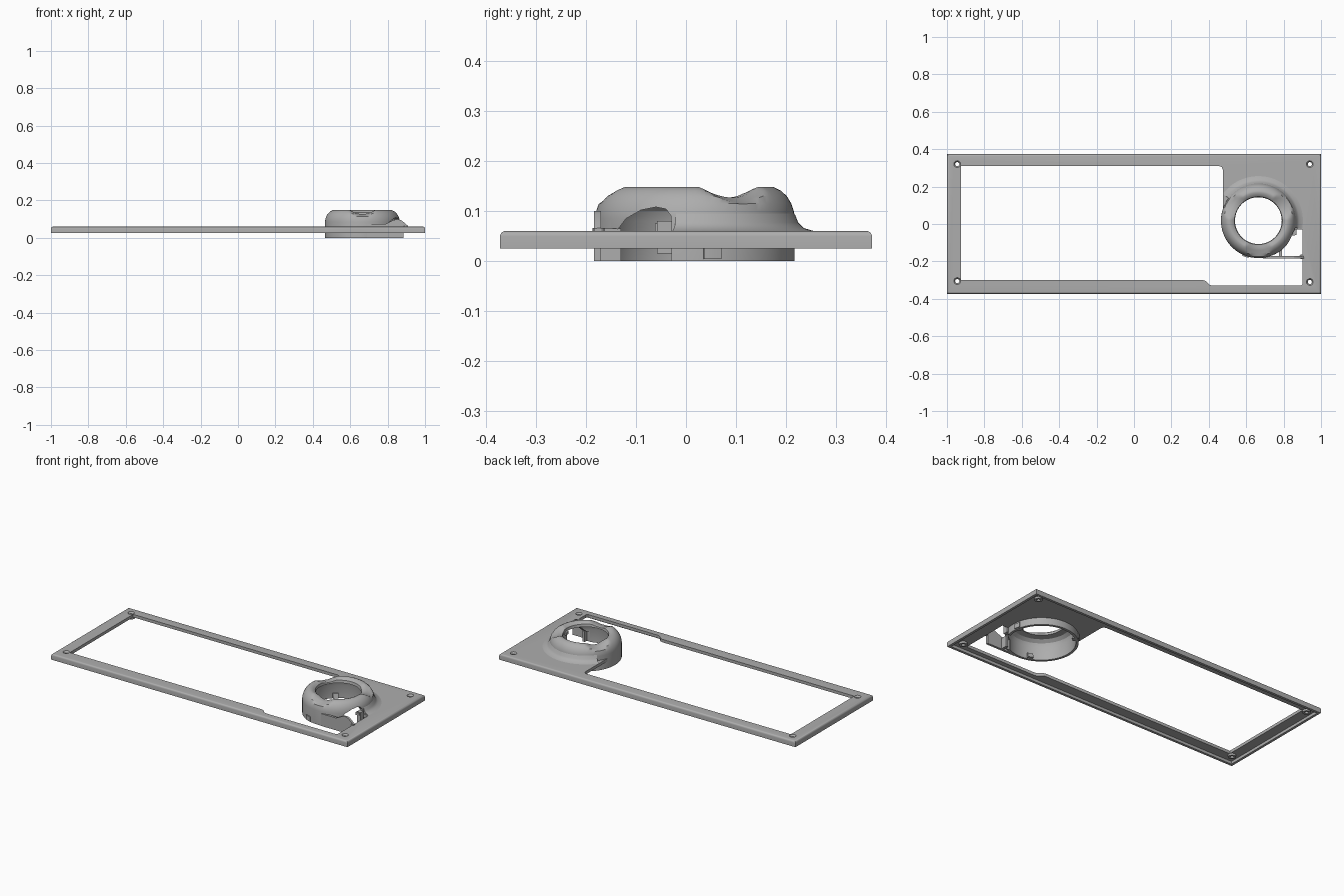
import bpy, bmesh, math
from mathutils import Vector

cube = bpy.data.objects.get("Cube")
if cube:
    bpy.data.objects.remove(cube, do_unlink=True)

grey = bpy.data.materials.new("light grey plastic")
grey.use_nodes = True
colour = (0.42, 0.42, 0.42, 1)
grey.diffuse_color = colour
grey.node_tree.nodes["Principled BSDF"].inputs["Base Color"].default_value = colour

CENTRE = Vector((0.665, 0.018, 0))
SCALLOPS = [math.radians(a) for a in (-90, 30, 150)]


def finish(name, bm):
    bmesh.ops.recalc_face_normals(bm, faces=bm.faces)
    mesh = bpy.data.meshes.new(name)
    bm.to_mesh(mesh)
    bm.free()
    mesh.materials.append(grey)
    ob = bpy.data.objects.new(name, mesh)
    bpy.context.collection.objects.link(ob)
    return ob


def prism(name, points, direction):
    """Extrude a flat outline of 3D points."""
    bm = bmesh.new()
    face = bm.faces.new([bm.verts.new(p) for p in points])
    ext = bmesh.ops.extrude_face_region(bm, geom=[face])
    moved = [v for v in ext["geom"] if isinstance(v, bmesh.types.BMVert)]
    bmesh.ops.translate(bm, verts=moved, vec=direction)
    return finish(name, bm)


def box(name, low, high):
    (a, b, c), (d, e, f) = low, high
    return prism(name, [(a, b, c), (d, b, c), (d, e, c), (a, e, c)], (0, 0, f - c))


def revolve(name, profile, centre, start=0, end=360, steps=96, shape=None):
    """Sweep a closed (radius, height) profile around a vertical axis."""
    bm = bmesh.new()
    full = end - start == 360
    rings = []
    for i in range(steps if full else steps + 1):
        a = math.radians(start + (end - start) * i / steps)
        ring = []
        for r, z in profile:
            z = shape(r, z, a) if shape else z
            ring.append(bm.verts.new((centre[0] + r * math.cos(a), centre[1] + r * math.sin(a), z)))
        rings.append(ring)
    n = len(profile)
    for i in range(steps):
        p, q = rings[i], rings[(i + 1) % len(rings)]
        for j in range(n):
            k = (j + 1) % n
            bm.faces.new((p[j], q[j], q[k], p[k]))
    if not full:
        bm.faces.new(rings[0])
        bm.faces.new(rings[-1])
    return finish(name, bm)


def cylinder(name, centre, low_r, high_r, low, high, segments=32):
    bm = bmesh.new()
    bmesh.ops.create_cone(bm, cap_ends=True, segments=segments, radius1=low_r,
                          radius2=high_r, depth=high - low)
    bmesh.ops.translate(bm, verts=bm.verts, vec=(centre[0], centre[1], (low + high) / 2))
    return finish(name, bm)


def cut(ob, cutters):
    for cutter in cutters:
        cutter.hide_render = True
        mod = ob.modifiers.new("cut", "BOOLEAN")
        mod.operation = "DIFFERENCE"
        mod.solver = "EXACT"
        mod.object = cutter
    bpy.context.view_layer.update()
    graph = bpy.context.evaluated_depsgraph_get()
    mesh = bpy.data.meshes.new_from_object(ob.evaluated_get(graph))
    ob.modifiers.clear()
    ob.data = mesh
    for cutter in cutters:
        bpy.data.objects.remove(cutter, do_unlink=True)


# Frame plate with softened upper edge
plate = box("frame_plate", (-1, -0.373, 0.025), (1, 0.373, 0.06))
bm = bmesh.new()
bm.from_mesh(plate.data)
top = [e for e in bm.edges if sum(v.co.z for v in e.verts) > 0.1]
bmesh.ops.bevel(bm, geom=top, offset=0.011, segments=4, profile=0.5, affect="EDGES")
bm.to_mesh(plate.data)
bm.free()

# Main opening, hollow underside, ring hole and countersunk screw holes
outline = [(-0.925, 0.31), (0.455, 0.31), (0.469, 0.304), (0.475, 0.29), (0.475, -0.03),
           (0.9, -0.03), (0.9, -0.322), (0.892, -0.33), (0.42, -0.33), (0.405, -0.325),
           (0.385, -0.305), (0.37, -0.3), (-0.925, -0.3)]
cutters = [prism("opening_cutter", [(x, y, 0) for x, y in outline], (0, 0, 0.2)),
           box("recess_cutter", (-0.985, -0.358, 0), (0.985, 0.358, 0.042)),
           cylinder("ring_cutter", CENTRE, 0.188, 0.188, 0, 0.2, 96)]
screws = [(-0.945, 0.32), (0.94, 0.32), (-0.945, -0.305), (0.94, -0.31)]
for s in screws:
    cutters.append(cylinder("hole_cutter", s, 0.011, 0.011, 0, 0.1))
    cutters.append(cylinder("sink_cutter", s, 0.011, 0.019, 0.05, 0.061))
cut(plate, cutters)
parts = [plate]

# Screw bosses on the underside
for i, s in enumerate(screws):
    parts.append(revolve(f"screw_boss_{i + 1}",
                         [(0.011, 0.03), (0.022, 0.03), (0.022, 0.043), (0.011, 0.043)],
                         s, steps=24))


# Domed ring, its rim dipped in three places
def scallop(r, z, a):
    for s in SCALLOPS:
        if math.cos(a - s) > 0:
            t = r * math.sin(a - s)
            z = min(z, 0.127 + 0.022 * (t / 0.068) ** 2 - max(0, r - 0.15) * 0.3)
    return z


dome_profile = [(0.2, 0), (0.2, 0.085), (0.198, 0.1), (0.193, 0.115), (0.184, 0.13),
                (0.172, 0.141), (0.158, 0.148), (0.15, 0.148), (0.138, 0.144),
                (0.128, 0.136), (0.125, 0.12), (0.16, 0.115), (0.178, 0.1),
                (0.185, 0.08), (0.185, 0)]
dome = revolve("domed_ring", dome_profile, CENTRE, steps=120, shape=scallop)
arch = [(-0.15, -0.01), (-0.03, -0.01), (-0.03, 0.09), (-0.04, 0.104), (-0.06, 0.108),
        (-0.09, 0.102), (-0.12, 0.085), (-0.135, 0.065), (-0.15, 0.06)]
cut(dome, [prism("arch_cutter", [(0.75, y, z) for y, z in arch], (0.2, 0, 0))])
parts.append(dome)

# Fillet between dome and plate
parts.append(revolve("dome_fillet", [(0.195, 0.05), (0.195, 0.1), (0.201, 0.092),
                                     (0.207, 0.077), (0.218, 0.066), (0.238, 0.06), (0.238, 0.05)],
                     CENTRE, -11, 143, 60))

# Latch arm beside the arch, with a rounded tip
arm = [(0.69, 0), (0.885, 0), (0.885, 0.05), (0.908, 0.056), (0.908, 0.065), (0.875, 0.093),
       (0.855, 0.1), (0.83, 0.095), (0.79, 0.075), (0.69, 0.075)]
parts.append(prism("latch_arm", [(x, -0.184, z) for x, z in arm], (0, 0.014, 0)))
parts.append(cylinder("latch_tip", (0.896, -0.175), 0.012, 0.012, 0.05, 0.066, 24))
parts.append(box("latch_web", (0.775, -0.175, 0), (0.79, -0.13, 0.065)))

# Catch on the plate side of the arch
parts.append(box("catch_post", (0.845, -0.058, 0.015), (0.868, -0.028, 0.08)))
parts.append(box("catch_lip", (0.835, -0.062, 0.06), (0.86, -0.034, 0.075)))

# Retaining clips around the foot of the ring
for i in range(3):
    a = 10 + 120 * i
    parts.append(revolve(f"retaining_clip_{i + 1}",
                         [(0.168, 0.004), (0.206, 0.004), (0.206, 0.032), (0.176, 0.032)],
                         CENTRE, a - 5, a + 5, 4))

# Smooth shading that keeps the edges crisp
bpy.ops.object.select_all(action="DESELECT")
for ob in parts:
    ob.select_set(True)
bpy.context.view_layer.objects.active = plate
bpy.ops.object.shade_smooth_by_angle(angle=math.radians(30))
